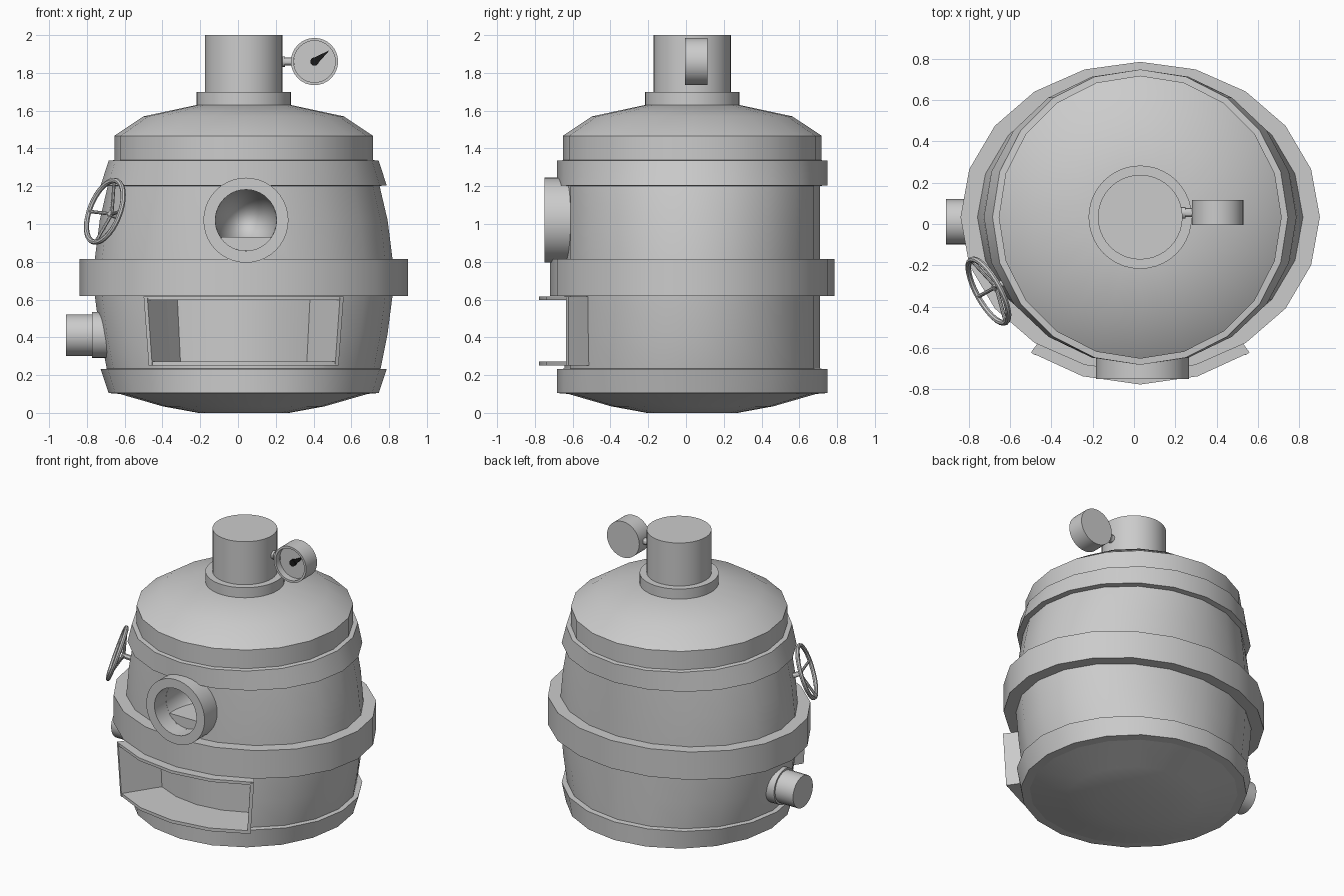
import bpy, bmesh
from math import sin, cos, pi, radians
from mathutils import Vector, Matrix

if "Cube" in bpy.data.objects:
    bpy.data.objects.remove(bpy.data.objects["Cube"])

CX, CY = 0.03, 0.033
AXIS = Matrix.Translation((CX, CY, 0))


def finish(name, bm, matrix=None):
    bmesh.ops.recalc_face_normals(bm, faces=bm.faces)
    if matrix is not None:
        bm.transform(matrix)
    me = bpy.data.meshes.new(name)
    bm.to_mesh(me)
    bm.free()
    ob = bpy.data.objects.new(name, me)
    bpy.context.collection.objects.link(ob)
    return ob


def loft(name, rings, n=20, matrix=AXIS, closed=False):
    """Stack of (rx, ry, z) ellipses; capped, or joined end to start when closed."""
    bm = bmesh.new()
    loops = [[bm.verts.new((rx * sin(2 * pi * k / n), ry * cos(2 * pi * k / n), z))
              for k in range(n)] for rx, ry, z in rings]
    pairs = list(zip(loops, loops[1:]))
    if closed:
        pairs.append((loops[-1], loops[0]))
    else:
        bm.faces.new(loops[0])
        bm.faces.new(loops[-1])
    for a, b in pairs:
        for k in range(n):
            j = (k + 1) % n
            bm.faces.new((a[k], a[j], b[j], b[k]))
    return finish(name, bm, matrix)


def along(p, d):
    """Matrix putting local z along direction d at point p."""
    return Matrix.Translation(p) @ Vector(d).to_track_quat('Z', 'Y').to_matrix().to_4x4()


def rod(name, p, q, r, n=12):
    p, q = Vector(p), Vector(q)
    return loft(name, [(r, r, 0), (r, r, (q - p).length)], n, along(p, q - p))


def sector(name, a0, a1, steps, inner, outer, z0, z1, taper=0.95):
    """Curved block around the front (-y) between two angles, narrower at the bottom."""
    bm = bmesh.new()
    cols = []
    for i in range(steps + 1):
        a = radians(a0 + (a1 - a0) * i / steps)
        col = []
        for (rx, ry), z in ((inner, z0), (outer, z0), (outer, z1), (inner, z1)):
            t = taper + (1 - taper) * (z - 0.25) / 0.36
            col.append(bm.verts.new((rx * t * sin(a), -ry * cos(a), z)))
        cols.append(col)
    bm.faces.new(cols[0])
    bm.faces.new(cols[-1])
    for a, b in zip(cols, cols[1:]):
        for k in range(4):
            j = (k + 1) % 4
            bm.faces.new((a[k], a[j], b[j], b[k]))
    return finish(name, bm, AXIS)


# barrel, bulging sideways only, with dished bottom
R = 0.677
body = loft("barrel_body", [
    (.24, .24, 0), (.43, .43, .035), (.655, .655, .1), (.685, R, .105), (.725, R, .235),
    (.762, R, .42), (.788, R, .62), (.795, R, .72), (.788, R, .815), (.762, R, 1.02),
    (.72, R, 1.2), (.685, R, 1.33), (.685, .683, 1.34)])

# openings cut into the barrel
hole = (0.042, -0.64, 1.02)
door_cut = sector("door_cutter", -34.5, 34.5, 4, (.62, .53), (.95, .85), .272, .60)
bm = bmesh.new()
bmesh.ops.create_uvsphere(bm, u_segments=32, v_segments=16, radius=1)
port_cut = finish("porthole_cutter", bm,
                  Matrix.Translation(hole) @ Matrix.Diagonal((.162, .35, .162, 1)))
for cutter in (door_cut, port_cut):
    cutter.hide_render = True
    mod = body.modifiers.new("cut", 'BOOLEAN')
    mod.operation = 'DIFFERENCE'
    mod.solver = 'EXACT'
    mod.object = cutter
deps = bpy.context.evaluated_depsgraph_get()
cut_mesh = bpy.data.meshes.new_from_object(body.evaluated_get(deps))
body.modifiers.clear()
body.data = cut_mesh
for cutter in (door_cut, port_cut):
    bpy.data.objects.remove(cutter)

# hoops
loft("upper_hoop", [(.67, .66, 1.34), (.715, .715, 1.335), (.757, .715, 1.205), (.70, .66, 1.2)], closed=True)
loft("middle_hoop", [(.75, .66, .815), (.87, .752, .815), (.87, .752, .62), (.75, .66, .62)], closed=True)
loft("lower_hoop", [(.70, .66, .235), (.757, .715, .232), (.715, .715, .105), (.65, .65, .1)], closed=True)

# lid and chimney
loft("lid", [(.685, .685, 1.33), (.685, .685, 1.467), (.53, .53, 1.57), (.25, .25, 1.63)])
loft("chimney_flange", [(.25, .25, 1.61), (.25, .25, 1.70)], 40)
loft("chimney", [(.205, .205, 1.69), (.205, .205, 2.0)], 40)

# door frame
lip_in, lip_out = (.72, .63), (.90, .81)
sector("door_frame_top", -36, 36, 4, lip_in, lip_out, .597, .617)
sector("door_frame_bottom", -36, 36, 4, lip_in, lip_out, .25, .272)
for side in (-1, 1):
    sector("door_frame_side", side * 34.5, side * 36, 1, lip_in, lip_out, .25, .61)

# porthole rim and the level surface inside it
loft("porthole_rim", [(.162, .162, .0), (.162, .162, .15), (.225, .225, .15), (.225, .225, .0)],
     40, along((hole[0], -.60, hole[2]), (0, -1, 0)), closed=True)
bm = bmesh.new()
bmesh.ops.create_cube(bm, size=1)
finish("porthole_shelf", bm,
       Matrix.Translation((hole[0], -.50, .885)) @ Matrix.Diagonal((.26, .26, .09, 1)))

# side outlet
rod("outlet_flange", (-.66, .01, .412), (-.772, .01, .412), .122, 24)
rod("outlet_pipe", (-.70, .01, .412), (-.91, .01, .412), .11, 24)

# pressure gauge
gauge = Vector((.405, .115, 1.86))
loft("gauge_case", [(.125, .125, 0), (.125, .125, .12), (.11, .11, .12), (.11, .11, .075)],
     32, along(gauge, (0, -1, 0)))
rod("gauge_stem", (.2, .055, 1.86), (.30, .055, 1.86), .022)
rod("gauge_collar", (.2, .055, 1.86), (.25, .055, 1.86), .028)
hub = rod("gauge_hub", (.405, .05, 1.86), (.405, .018, 1.86), .022, 16)
bm = bmesh.new()
tip, side = Vector((.08, 0, .06)), Vector((-.012, 0, .016))
front = [bm.verts.new(v) for v in (side, tip, -side)]
face = bm.faces.new(front)
ext = bmesh.ops.extrude_face_region(bm, geom=[face])
bmesh.ops.translate(bm, vec=(0, .01, 0),
                    verts=[v for v in ext["geom"] if isinstance(v, bmesh.types.BMVert)])
needle = finish("gauge_needle", bm, Matrix.Translation((.405, .025, 1.86)))
black = bpy.data.materials.new("black")
black.diffuse_color = (.01, .01, .01, 1)
black.use_nodes = True
black.node_tree.nodes["Principled BSDF"].inputs["Base Color"].default_value = black.diffuse_color
for ob in (hub, needle):
    ob.data.materials.append(black)

# hand wheel
n = Vector((-.83, -.46, .33)).normalized()
centre = Vector((-.705, -.325, 1.067))
u = (Vector((0, 0, 1)) - n * n.z).normalized()
v = n.cross(u)
bpy.ops.mesh.primitive_torus_add(major_segments=32, minor_segments=8,
                                 major_radius=.173, minor_radius=.014)
wheel = bpy.context.object
wheel.name = "wheel_rim"
wheel.matrix_world = along(centre, n)
hub_at = centre - n * .045
for d in (u, -u, v, -v):
    rod("wheel_spoke", hub_at, centre + d * .173, .009, 8)
rod("wheel_stem", centre - n * .18, centre - n * .03, .017)

# smooth shading with sharp edges kept
bpy.ops.object.select_all(action='DESELECT')
for ob in bpy.context.scene.objects:
    ob.select_set(True)
bpy.context.view_layer.objects.active = body
bpy.ops.object.shade_smooth_by_angle(angle=radians(30))
